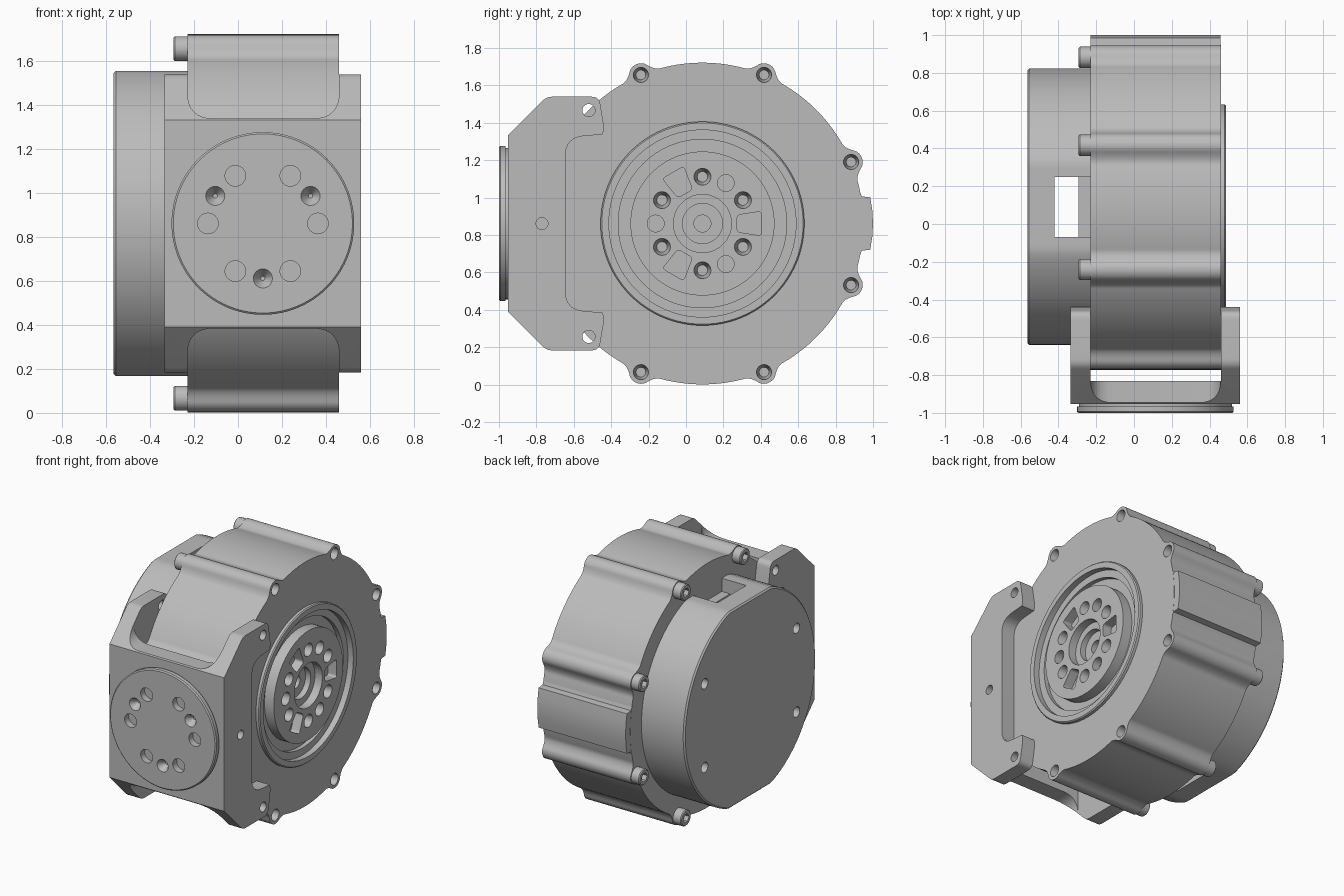
import bpy, bmesh, math
from math import sin, cos, pi, radians
from mathutils import Vector

if "Cube" in bpy.data.objects:
    bpy.data.objects.remove(bpy.data.objects["Cube"])

CY, CZ, R = 0.088, 0.861, 0.86          # motor axis and housing radius
BACK, FACE = -0.23, 0.46                # housing ends along x

metal = bpy.data.materials.new("grey_metal")
metal.use_nodes = True
GREY = (0.5, 0.5, 0.5, 1)
metal.diffuse_color = GREY
metal.node_tree.nodes["Principled BSDF"].inputs["Base Color"].default_value = GREY


def loft(name, layers, axis="x"):
    """Solid through equal-length outlines, each layer = (depth, points)."""
    bm = bmesh.new()
    rings = []
    for d, pts in layers:
        rings.append([bm.verts.new((d, p, q) if axis == "x" else (p, d, q)) for p, q in pts])
    n = len(rings[0])
    for lo, hi in zip(rings, rings[1:]):
        for i in range(n):
            j = (i + 1) % n
            bm.faces.new((lo[i], lo[j], hi[j], hi[i]))
    bm.faces.new(rings[0])
    bm.faces.new(rings[-1])
    bmesh.ops.recalc_face_normals(bm, faces=bm.faces)
    me = bpy.data.meshes.new(name)
    bm.to_mesh(me)
    bm.free()
    me.materials.append(metal)
    ob = bpy.data.objects.new(name, me)
    bpy.context.collection.objects.link(ob)
    return ob


def prism(name, pts, a, b, axis="x"):
    return loft(name, [(a, pts), (b, pts)], axis)


def circle(p, q, r, n=32):
    return [(p + r * cos(2 * pi * i / n), q + r * sin(2 * pi * i / n)) for i in range(n)]


def polar(r, deg, p=CY, q=CZ):
    return p + r * cos(radians(deg)), q + r * sin(radians(deg))


def hole(p, q, r, a, b, axis="x", r2=None, n=24):
    return loft("cutter", [(a, circle(p, q, r, n)), (b, circle(p, q, r2 or r, n))], axis)


def box(x, y, z):
    return prism("cutter", [(y[0], z[0]), (y[1], z[0]), (y[1], z[1]), (y[0], z[1])], *x)


def rounded(corners):
    """Outline from (p, q, radius) corners."""
    out = []
    for i, (p, q, r) in enumerate(corners):
        c = Vector((p, q))
        if not r:
            out.append((p, q))
            continue
        prev = Vector(corners[i - 1][:2])
        nxt = Vector(corners[(i + 1) % len(corners)][:2])
        a, b = c + (prev - c).normalized() * r, c + (nxt - c).normalized() * r
        for k in range(9):
            t = k / 8
            v = a * (1 - t) ** 2 + c * 2 * t * (1 - t) + b * t * t
            out.append((v.x, v.y))
    return out


def cut(target, cutters):
    bpy.ops.object.select_all(action="DESELECT")
    bpy.context.view_layer.objects.active = target
    target.select_set(True)
    for c in cutters:
        m = target.modifiers.new("cut", "BOOLEAN")
        m.operation, m.solver, m.object = "DIFFERENCE", "EXACT", c
        bpy.ops.object.modifier_apply(modifier=m.name)
        bpy.data.objects.remove(c)


# Housing with eight bolt lugs blended into the rim
def rim(deg):
    t = abs((deg % 45) - 22.5) * pi / 180 * R
    if t < 0.05:
        return R + math.sqrt(0.062 ** 2 - t * t)
    return R + 0.036 * max(0, 1 - (t - 0.05) / 0.06) ** 2


housing = prism("housing", [polar(rim(i / 2), i / 2) for i in range(720)], BACK, FACE)
lugs = [22.5 + 45 * i for i in range(8) if i not in (3, 4)]
cut(housing, [hole(CY, CZ, 0.53, 0.31, 0.6, n=96)]
    + [hole(*polar(R, a), 0.026, 0.36, 0.47, r2=0.042) for a in lugs])

# Rear boss on the housing rim
half = [(0.85, 0.27), (0.9, 0.25), (0.94, 0.145), (0.985, 0.14), (0.996, 0.07), (1.0, 0)]
prism("rear_boss", [(y, CZ + z) for y, z in half] + [(y, CZ - z) for y, z in half[-2::-1]],
      BACK + 0.001, FACE - 0.001)

# Socket head bolts
for a in lugs:
    y, z = polar(R, a)
    bolt = loft("bolt_head", [(-0.293, circle(y, z, 0.05)), (-0.287, circle(y, z, 0.056)),
                              (-0.22, circle(y, z, 0.056))])
    cut(bolt, [hole(y, z, 0.032, -0.31, -0.26, n=6)])

# Stepped output flange
steps = [(0.3, 0.545), (0.48, 0.545), (0.487, 0.538), (0.487, 0.5), (0.445, 0.5), (0.445, 0.45),
         (0.415, 0.45), (0.415, 0.385), (0.487, 0.385), (0.487, 0.155), (0.43, 0.155),
         (0.43, 0.107), (0.39, 0.107), (0.39, 0.045), (0.34, 0.045)]
flange = loft("output_flange", [(x, circle(CY, CZ, r, 96)) for x, r in steps])
cutters = [hole(*polar(0.25, a), 0.028, 0.4, 0.495, r2=0.047) for a in range(30, 360, 60)]
for a in range(0, 360, 120):
    cutters.append(hole(*polar(0.25, a + 60), 0.045, 0.43, 0.5))
    c, s = cos(radians(a)), sin(radians(a))
    pocket = rounded([(0.185, -0.045, 0.02), (0.315, -0.065, 0.02),
                      (0.315, 0.065, 0.02), (0.185, 0.045, 0.02)])
    cutters.append(prism("cutter", [(CY + u * c - v * s, CZ + u * s + v * c) for u, v in pocket],
                         0.42, 0.5))
cut(flange, cutters)


# Rear cover, flat at top and bottom, with a cable slot
def cover_outline(r, flat):
    return [(y, min(max(z, CZ - flat), CZ + flat)) for y, z in circle(CY + 0.004, CZ, r, 160)]


cover = loft("rear_cover", [(-0.565, cover_outline(0.722, 0.683)), (-0.555, cover_outline(0.732, 0.693)),
                            (BACK + 0.01, cover_outline(0.732, 0.693))])
slot_y = (-0.07, 0.25)
cut(cover, [box((-0.42, -0.295), slot_y, (-0.1, 1.9)),
            box((-0.3, BACK), slot_y, (CZ + 0.6, 1.9)), box((-0.3, BACK), slot_y, (-0.1, CZ - 0.6))]
    + [hole(*polar(0.59, a), 0.036, -0.6, -0.45) for a in (30, 150, 210, 330)])

# Front bracket: side profile, hollowed into a U with tabs
tab = [(-0.953, 0.47, 0), (-0.745, 0.678, 0.03), (-0.465, 0.678, 0.04), (-0.435, 0.5, 0.03)]
bracket = prism("bracket", rounded([(y, CZ + z, r) for y, z, r in tab + [(-0.45, 0.47, 0)]]
                                   + [(-0.45, CZ - 0.47, 0)]
                                   + [(y, CZ - z, r) for y, z, r in tab[::-1]]), -0.335, 0.56)
notch = [(-0.3, 0.48, 0), (-0.46, 0.475, 0.01), (-0.645, 0.46, 0.1)]
cutters = [box((BACK, FACE), (-0.83, 0), (-0.1, 2)),
           prism("cutter", rounded([(y, CZ + z, r) for y, z, r in notch]
                                   + [(y, CZ - z, r) for y, z, r in notch[::-1]]), -0.5, 0.7)]
for s in (1, -1):
    window = [(BACK, 0.9, 0), (BACK, 0.477, 0.12), (FACE, 0.477, 0.12), (FACE, 0.9, 0)]
    cutters.append(prism("cutter", rounded([(x, CZ + s * z, r) for x, z, r in window]), -1.1, -0.7, "y"))
    cutters.append(hole(-0.52, CZ + s * 0.605, 0.034, -0.5, 0.7))
cutters.append(hole(-0.77, CZ, 0.032, 0.5, 0.7))
cutters.append(hole(-0.77, CZ, 0.032, -0.5, -0.27))
cut(bracket, cutters)

# Round mounting disc on the bracket front
DX = 0.113
disc = loft("mounting_disc", [(y, circle(DX, CZ, r, 96)) for y, r in
                              [(-0.94, 0.405), (-0.965, 0.405), (-0.965, 0.415),
                               (-0.993, 0.415), (-1.0, 0.407)]], "y")
cutters = [hole(*polar(0.25, a, DX, CZ), 0.047, -1.01, -0.955, "y") for a in (0, 60, 120, 180, 240, 300)]
cutters += [hole(*polar(0.25, a, DX, CZ), 0.047, -1.005, -0.95, "y", r2=0.008) for a in (30, 150, 270)]
cut(disc, cutters)

# Smooth curved walls, crisp edges
bpy.ops.object.select_all(action="DESELECT")
for ob in bpy.context.collection.objects:
    if ob.type == "MESH" and metal.name in ob.data.materials:
        ob.select_set(True)
        bpy.context.view_layer.objects.active = ob
bpy.ops.object.shade_smooth_by_angle(angle=radians(30))
